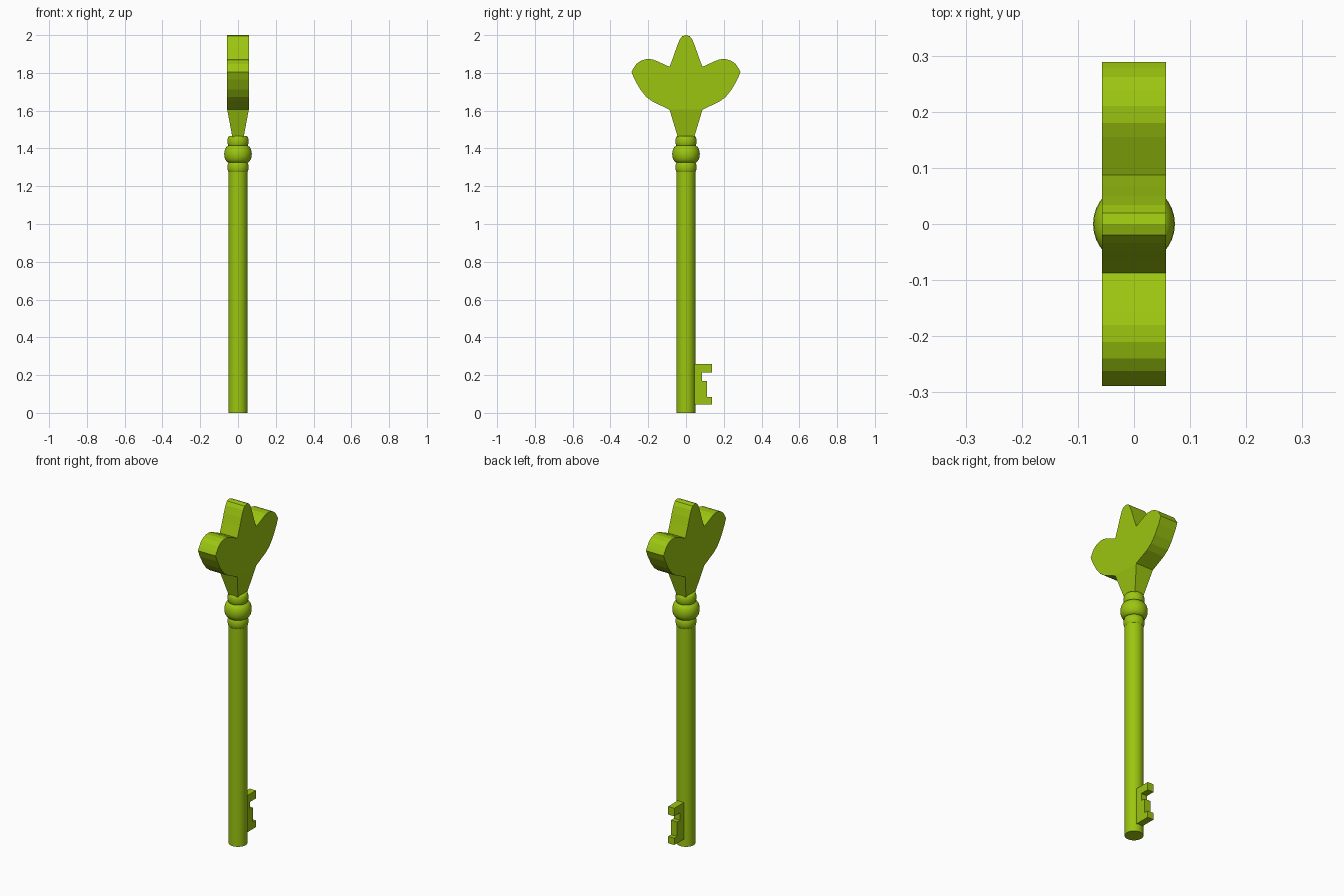
import bpy
import bmesh
from math import radians, cos, sin, pi
from mathutils import Matrix

cube = bpy.data.objects.get("Cube")
if cube:
    bpy.data.objects.remove(cube, do_unlink=True)

green = bpy.data.materials.new("green_metal")
green.use_nodes = True
colour = (0.33, 0.56, 0.005, 1)
green.diffuse_color = colour
green.node_tree.nodes["Principled BSDF"].inputs["Base Color"].default_value = colour


def finish(name, bm, smooth=False):
    """Turn a bmesh into a named, coloured object."""
    bmesh.ops.recalc_face_normals(bm, faces=bm.faces)
    mesh = bpy.data.meshes.new(name)
    bm.to_mesh(mesh)
    bm.free()
    mesh.materials.append(green)
    obj = bpy.data.objects.new(name, mesh)
    bpy.context.collection.objects.link(obj)
    if smooth:
        bpy.ops.object.select_all(action="DESELECT")
        obj.select_set(True)
        bpy.context.view_layer.objects.active = obj
        bpy.ops.object.shade_smooth_by_angle(angle=radians(40))
    return obj


def plate(name, outline, half):
    """Extrude a (y, z) outline along x, centred on x = 0."""
    bm = bmesh.new()
    face = bm.faces.new([bm.verts.new((-half, y, z)) for y, z in outline])
    ext = bmesh.ops.extrude_face_region(bm, geom=[face])
    verts = [v for v in ext["geom"] if isinstance(v, bmesh.types.BMVert)]
    bmesh.ops.translate(bm, verts=verts, vec=(2 * half, 0, 0))
    return finish(name, bm)


def lathe(name, profile, sides=32):
    """Revolve an (r, z) profile around z and cap both ends."""
    bm = bmesh.new()
    rings = []
    for r, z in profile:
        angles = [2 * pi * i / sides for i in range(sides)]
        rings.append([bm.verts.new((r * cos(a), r * sin(a), z)) for a in angles])
    for low, high in zip(rings, rings[1:]):
        for i in range(sides):
            j = (i + 1) % sides
            bm.faces.new((low[i], low[j], high[j], high[i]))
    bm.faces.new(rings[0])
    bm.faces.new(rings[-1])
    return finish(name, bm, smooth=True)


def bead(name, z, half_height, inner, outer, steps=10):
    """A rounded ring bulging from the inner to the outer radius."""
    angles = [pi * (i / steps - 0.5) for i in range(steps + 1)]
    lathe(name, [(inner + (outer - inner) * cos(a), z + half_height * sin(a)) for a in angles])


# Shaft
lathe("shaft", [(0.05, 0), (0.05, 1.29)])

# Collar beads
bead("lower_collar_ring", 1.3, 0.029, 0.044, 0.056)
bead("middle_collar_bead", 1.37, 0.046, 0.046, 0.073)
bead("upper_collar_ring", 1.438, 0.029, 0.044, 0.056)

# Tapered stem between collar and bow
bm = bmesh.new()
bmesh.ops.create_cube(bm, size=1, matrix=Matrix.Translation((0, 0, 0.5)))
for v in bm.verts:
    top = v.co.z > 0.5
    v.co.x *= 0.114 if top else 0.058
    v.co.y *= 0.174 if top else 0.084
    v.co.z = 1.605 if top else 1.455
finish("stem", bm)

# Three-petal bow, from a mirrored half outline
half_bow = [(0.02, 1.994), (0.034, 1.975), (0.05, 1.935), (0.067, 1.885),
            (0.087, 1.832), (0.155, 1.863), (0.18, 1.872), (0.21, 1.873),
            (0.24, 1.864), (0.262, 1.848), (0.278, 1.825), (0.289, 1.805),
            (0.272, 1.765), (0.242, 1.712), (0.21, 1.672), (0.177, 1.648),
            (0.087, 1.605)]
plate("bow", [(0, 2)] + half_bow + [(-y, z) for y, z in reversed(half_bow)], 0.057)

# Notched bit
plate("bit", [(0.03, 0.045), (0.137, 0.045), (0.137, 0.085), (0.11, 0.085),
              (0.11, 0.17), (0.084, 0.17), (0.084, 0.213), (0.137, 0.213),
              (0.137, 0.26), (0.03, 0.26)], 0.02)
